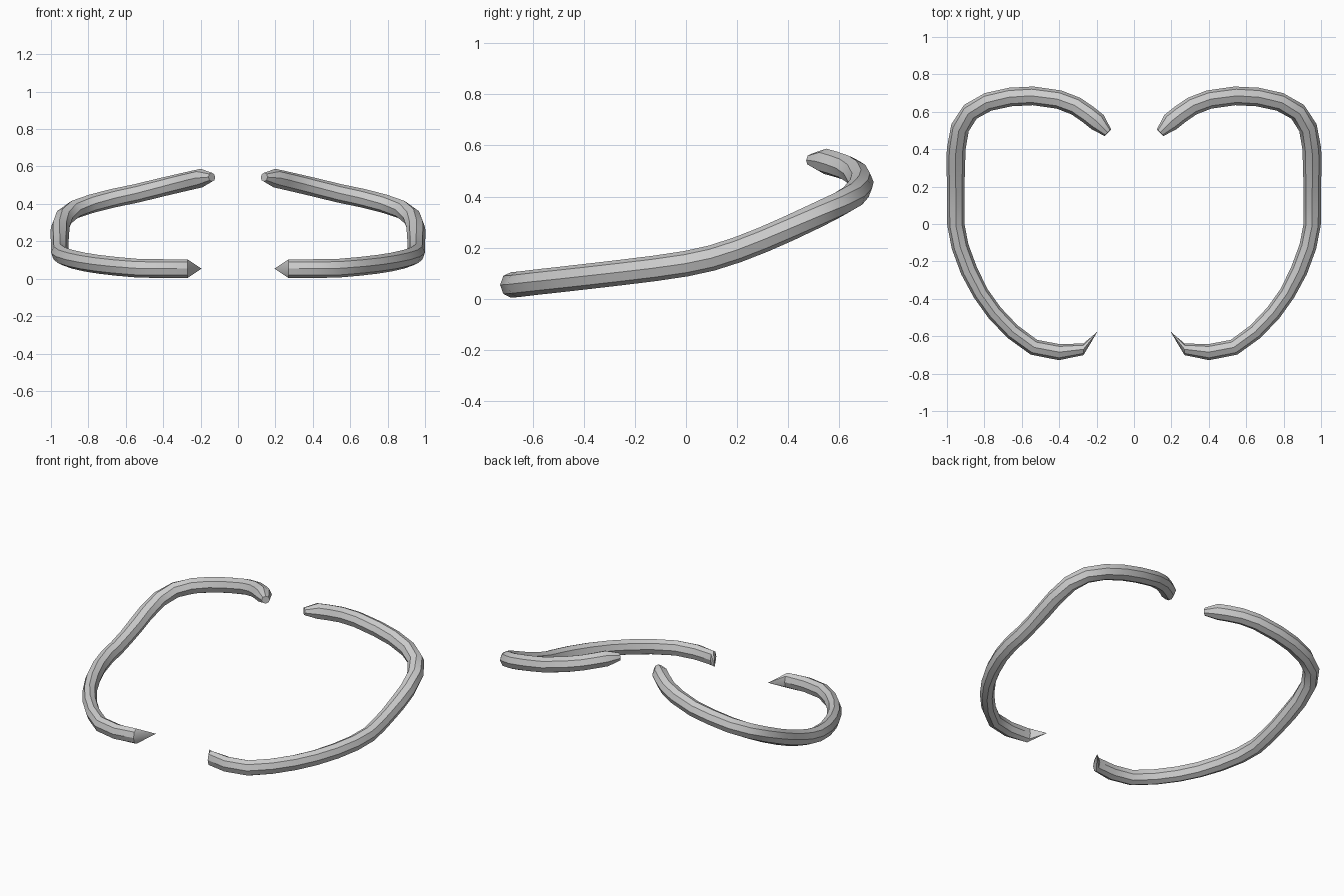
import bpy, bmesh, math
from mathutils import Vector

if "Cube" in bpy.data.objects:
    bpy.data.objects.remove(bpy.data.objects["Cube"])

# Centreline of the right bar, back end to front end: x, y, z
PATH = [
    (0.195, 0.545, 0.538), (0.245, 0.585, 0.527), (0.31, 0.63, 0.512),
    (0.40, 0.665, 0.491), (0.54, 0.685, 0.457), (0.66, 0.679, 0.432),
    (0.78, 0.653, 0.402), (0.875, 0.60, 0.37), (0.93, 0.515, 0.328),
    (0.951, 0.40, 0.274), (0.953, 0.30, 0.230), (0.953, 0.20, 0.191),
    (0.953, 0.10, 0.159), (0.953, 0.00, 0.137), (0.93, -0.12, 0.119),
    (0.882, -0.25, 0.103), (0.82, -0.37, 0.089), (0.745, -0.475, 0.077),
    (0.65, -0.575, 0.066), (0.535, -0.659, 0.056), (0.40, -0.685, 0.054),
    (0.27, -0.67, 0.054),
]
BACK_TIP = (0.14, 0.488, 0.543)
FRONT_TIP = (0.195, -0.575, 0.054)
SIDES = 8


def ring(bm, centre, tangent, across, tall):
    """Octagon across the path, kept upright."""
    t = tangent.normalized()
    side = t.cross(Vector((0, 0, 1))).normalized()
    up = side.cross(t)
    c = Vector(centre)
    return [bm.verts.new(c + side * across * math.cos(a) + up * tall * math.sin(a))
            for a in (2 * math.pi * i / SIDES for i in range(SIDES))]


def make_bar(name, sx):
    pts = [Vector((x * sx, y, z)) for x, y, z in PATH]
    back = Vector((BACK_TIP[0] * sx, *BACK_TIP[1:]))
    front = Vector((FRONT_TIP[0] * sx, *FRONT_TIP[1:]))
    bm = bmesh.new()
    # Small blunt end at the back
    rings = [ring(bm, back, pts[0] - back, 0.025, 0.024)]
    # Octagonal bar, slimmer toward the front
    for i, p in enumerate(pts):
        a = pts[i - 1] if i else back
        if i == len(pts) - 1:
            rings.append(ring(bm, p, Vector((-sx, 0, 0)), 0.031, 0.05))
        else:
            t = (p - a).normalized() + (pts[i + 1] - p).normalized()
            w = 0.05 if p.y > 0.3 else 0.046 if p.y > -0.3 else 0.043
            rings.append(ring(bm, p, t, w, 0.05))
    for r, s in zip(rings, rings[1:]):
        for i in range(SIDES):
            j = (i + 1) % SIDES
            bm.faces.new((r[i], r[j], s[j], s[i]))
    bm.faces.new(rings[0])
    # Pointed front end
    tip = bm.verts.new(front)
    for i in range(SIDES):
        bm.faces.new((rings[-1][i], rings[-1][(i + 1) % SIDES], tip))
    bmesh.ops.recalc_face_normals(bm, faces=bm.faces)
    me = bpy.data.meshes.new(name)
    bm.to_mesh(me)
    bm.free()
    ob = bpy.data.objects.new(name, me)
    bpy.context.collection.objects.link(ob)
    bpy.context.view_layer.objects.active = ob
    ob.select_set(True)
    bpy.ops.object.shade_smooth_by_angle(angle=math.radians(30))
    ob.select_set(False)


make_bar("right_bar", 1)
make_bar("left_bar", -1)
